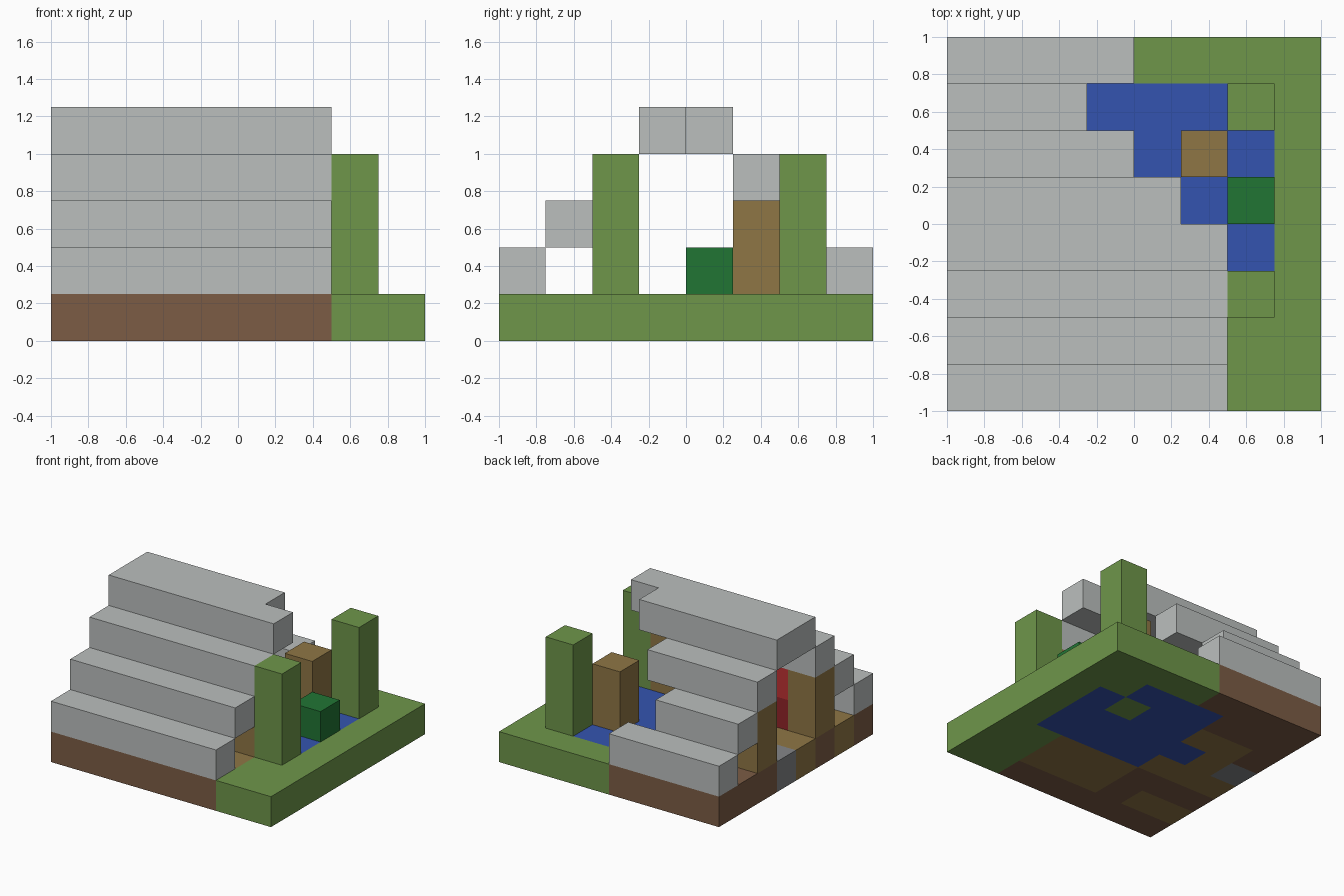
import bpy, bmesh
from mathutils import Vector

CELL = 0.25

old = bpy.data.objects.get("Cube")
if old:
    bpy.data.objects.remove(old, do_unlink=True)


def linear(v):
    v /= 255
    return v / 12.92 if v <= 0.04045 else ((v + 0.055) / 1.055) ** 2.4


def material(name, r, g, b):
    m = bpy.data.materials.new(name)
    colour = (linear(r), linear(g), linear(b), 1)
    m.diffuse_color = colour
    m.use_nodes = True
    bsdf = m.node_tree.nodes["Principled BSDF"]
    bsdf.inputs["Base Color"].default_value = colour
    bsdf.inputs["Roughness"].default_value = 0.9
    return m


grey = material("light_grey", 187, 191, 190)
stone = material("dark_grey", 132, 134, 136)
grass = material("grass_green", 110, 150, 74)
dirt = material("dirt_brown", 124, 92, 69)
wood = material("wood_brown", 143, 118, 69)
water = material("water_blue", 52, 84, 176)
leaf = material("leaf_green", 33, 117, 52)
red = material("red", 190, 50, 52)
dark_red = material("dark_red", 145, 36, 40)


def finish(bm, name, mats):
    bmesh.ops.recalc_face_normals(bm, faces=bm.faces)
    mesh = bpy.data.meshes.new(name)
    bm.to_mesh(mesh)
    bm.free()
    for m in mats:
        mesh.materials.append(m)
    obj = bpy.data.objects.new(name, mesh)
    bpy.context.collection.objects.link(obj)


def block(name, mat, start, size):
    """Box given by its first cell (column, row, layer) and its size in cells."""
    bm = bmesh.new()
    bmesh.ops.create_cube(bm, size=1)
    for v in bm.verts:
        corner = [s + d * (c + 0.5) for s, d, c in zip(start, size, v.co)]
        v.co = Vector(corner) * CELL - Vector((1, 1, 0))
    finish(bm, name, [mat])


# Ground slab: one letter per square, back row first
GROUND = ["DDDDGGGG",
          "DDDBBBGG",
          "DWWBBGBG",
          "SWBBBBBG",
          "WWWBBBBG",
          "DDDWWWGG",
          "WWDWWWGG",
          "DDDDDDGG"]
KEYS = "DGWBS"
bm = bmesh.new()
bmesh.ops.create_grid(bm, x_segments=8, y_segments=8, size=1)
ext = bmesh.ops.extrude_face_region(bm, geom=bm.faces[:], use_keep_orig=True)
top = [g for g in ext["geom"] if isinstance(g, bmesh.types.BMVert)]
bmesh.ops.translate(bm, verts=top, vec=(0, 0, CELL))
for f in bm.faces:
    c = f.calc_center_median()
    col = min(7, int((c.x + 1) / CELL))
    row = min(7, int((1 - c.y) / CELL))
    f.material_index = KEYS.index(GROUND[row][col])
finish(bm, "ground", [dirt, grass, wood, water, stone])

# Stepped canopy: (row, layer, length in cells), front to back
STEPS = [(0, 1, 6), (1, 2, 6), (2, 3, 6), (3, 4, 6),
         (4, 4, 5), (5, 3, 4), (6, 2, 3), (7, 1, 4)]
for n, (row, layer, length) in enumerate(STEPS):
    block(f"canopy_step_{n + 1}", grey, (0, row, layer), (length, 1, 1))

# Wooden posts
for x, px in (("right", 0), ("left", 5)):
    for y, py in (("front", 2), ("back", 5)):
        block(f"{y}_{x}_post", wood, (px, py, 1), (1, 1, 2))

# Tall green pillars beside the pond
for y, py in (("front", 2), ("back", 6)):
    block(f"{y}_green_pillar", grass, (6, py, 1), (1, 1, 3))

# Bush in the pond
block("bush", leaf, (6, 4, 1), (1, 1, 1))

# Red cabinet next to the front right post
block("cabinet_base", dark_red, (1, 2, 1), (1, 1, 1))
block("cabinet_top", red, (1, 2, 2), (1, 1, 1))
